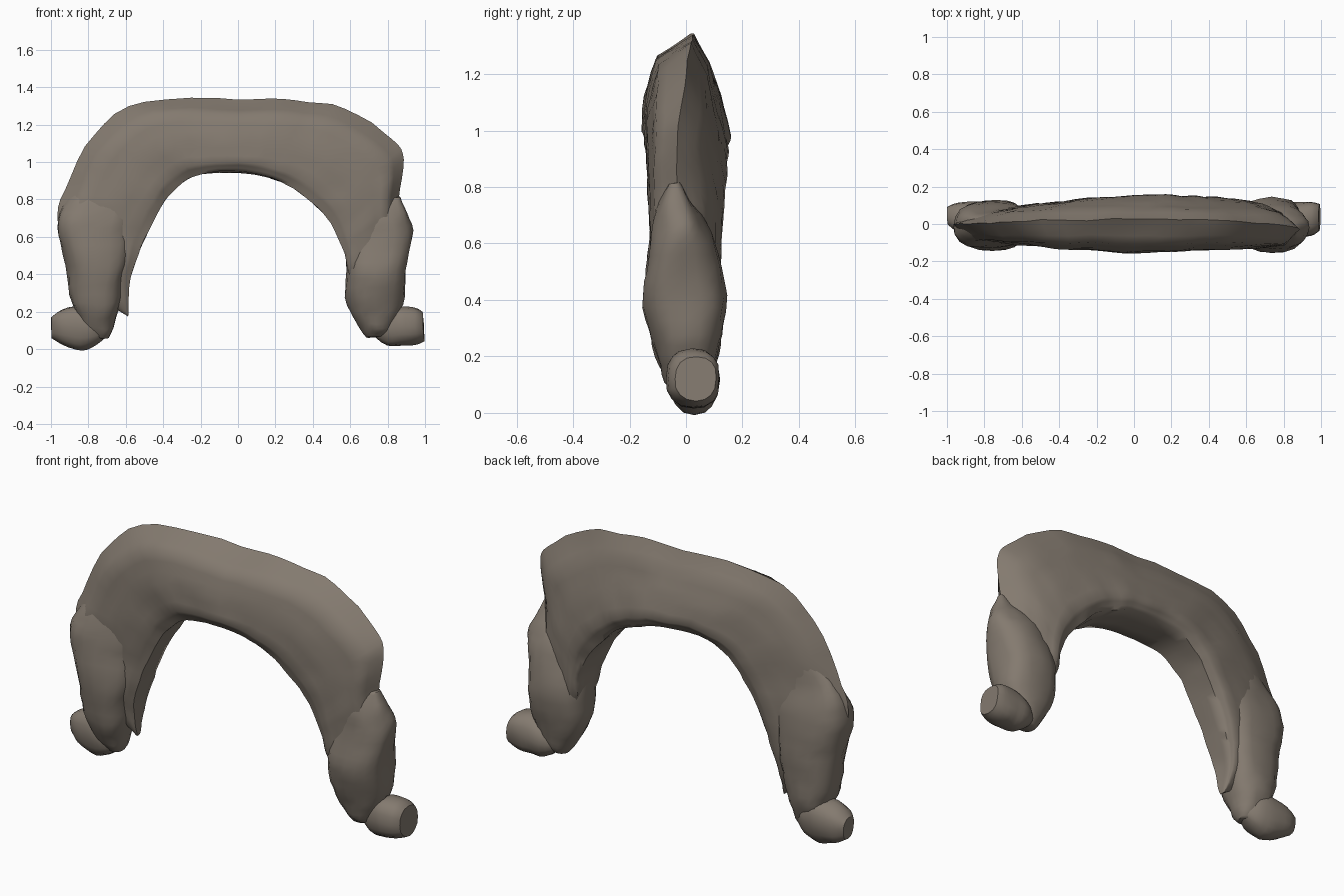
import bpy, bmesh, math
from mathutils import Vector, noise

if "Cube" in bpy.data.objects:
    bpy.data.objects.remove(bpy.data.objects["Cube"])


def smooth_rows(rows, n):
    """Catmull-Rom resampling of station rows."""
    out = []
    last = len(rows) - 1
    for i in range(last):
        a, b, c, d = (rows[max(i - 1, 0)], rows[i], rows[i + 1], rows[min(i + 2, last)])
        for k in range(n):
            t = k / n
            out.append([0.5 * (2 * q + (r - p) * t + (2 * p - 5 * q + 4 * r - s) * t * t
                               + (3 * q - p - 3 * r + s) * t ** 3)
                        for p, q, r, s in zip(a, b, c, d)])
    out.append(list(rows[-1]))
    return out


def loft(name, rings, rough, angle=60):
    """Skin a list of closed rings, roughen like rock, shade smooth."""
    bm = bmesh.new()
    grid = []
    for ring in rings:
        row = []
        for p in ring:
            p = Vector(p)
            d = noise.noise_vector(p * 5) * rough + noise.noise_vector(p * 13) * rough * 0.6
            row.append(bm.verts.new(p + d))
        grid.append(row)
    n = len(grid[0])
    for a, b in zip(grid, grid[1:]):
        for j in range(n):
            k = (j + 1) % n
            bm.faces.new((a[j], a[k], b[k], b[j]))
    bm.faces.new(grid[0][::-1])
    bm.faces.new(grid[-1])
    bmesh.ops.recalc_face_normals(bm, faces=bm.faces)
    mesh = bpy.data.meshes.new(name)
    bm.to_mesh(mesh)
    bm.free()
    ob = bpy.data.objects.new(name, mesh)
    bpy.context.collection.objects.link(ob)
    mat = bpy.data.materials.get("stone") or bpy.data.materials.new("stone")
    mat.diffuse_color = (0.23, 0.195, 0.16, 1)
    mat.use_nodes = True
    mat.node_tree.nodes["Principled BSDF"].inputs["Base Color"].default_value = mat.diffuse_color
    mesh.materials.append(mat)
    bpy.ops.object.select_all(action='DESELECT')
    ob.select_set(True)
    bpy.context.view_layer.objects.active = ob
    bpy.ops.object.shade_smooth_by_angle(angle=math.radians(angle))
    return ob


def ellipse_rings(rows, axis, power=0.85, n=20, steps=4):
    """Rows are (position, a0, a1, b0, b1) extents across the axis."""
    rings = []
    for pos, a0, a1, b0, b1 in smooth_rows(rows, steps):
        ring = []
        for i in range(n):
            t = math.tau * i / n
            c, s = math.cos(t), math.sin(t)
            c = math.copysign(abs(c) ** power, c)
            s = math.copysign(abs(s) ** power, s)
            a = (a0 + a1) / 2 + (a1 - a0) / 2 * c
            b = (b0 + b1) / 2 + (b1 - b0) / 2 * s
            ring.append((a, b, pos) if axis == 'Z' else (pos, a, b))
        rings.append(ring)
    return rings


# Arch slab: inner x, z, outer x, z, half thickness, ridge y
stations = [
    (-0.59, 0.17, -0.62, 0.19, 0.015, 0.0),
    (-0.585, 0.30, -0.78, 0.32, 0.06, 0.0),
    (-0.56, 0.43, -0.89, 0.50, 0.09, 0.0),
    (-0.50, 0.59, -0.965, 0.69, 0.105, 0.0),
    (-0.41, 0.77, -0.93, 0.85, 0.115, 0.0),
    (-0.32, 0.875, -0.77, 1.15, 0.125, 0.005),
    (-0.20, 0.935, -0.50, 1.325, 0.145, 0.02),
    (0.0, 0.945, 0.0, 1.335, 0.155, 0.025),
    (0.15, 0.925, 0.30, 1.33, 0.152, 0.025),
    (0.30, 0.86, 0.575, 1.285, 0.145, 0.015),
    (0.42, 0.77, 0.83, 1.12, 0.14, -0.01),
    (0.50, 0.67, 0.885, 1.01, 0.135, -0.03),
    (0.56, 0.54, 0.86, 0.80, 0.13, -0.03),
    (0.58, 0.43, 0.85, 0.55, 0.115, 0.0),
    (0.62, 0.32, 0.82, 0.38, 0.08, 0.0),
]
# Cross-section: flat underside, bulging faces, ridge on the outside
section = [(0, -0.78), (0.12, -0.98), (0.45, -0.94), (0.8, -0.74), (1, 0),
           (0.75, 0.48), (0.45, 0.8), (0.12, 1), (0, 0.78)]
fine = []
for (t0, y0), (t1, y1) in zip(section, section[1:] + section[:1]):
    fine += [(t0 + (t1 - t0) * k / 3, y0 + (y1 - y0) * k / 3) for k in range(3)]
rings = [[(ix + (ox - ix) * t, y * w + r * t ** 4, iz + (oz - iz) * t) for t, y in fine]
         for ix, iz, ox, oz, w, r in smooth_rows(stations, 4)]
loft("arch_slab", rings, 0.010)

# Legs: z, x range, y range
loft("right_leg", ellipse_rings([
    (0.065, 0.69, 0.78, -0.03, 0.05),
    (0.11, 0.66, 0.83, -0.07, 0.08),
    (0.24, 0.585, 0.88, -0.125, 0.12),
    (0.42, 0.57, 0.905, -0.152, 0.142),
    (0.60, 0.59, 0.935, -0.125, 0.095),
    (0.73, 0.66, 0.905, -0.105, 0.03),
    (0.81, 0.81, 0.87, -0.06, -0.02)], 'Z'), 0.016)
loft("left_leg", ellipse_rings([
    (0.06, -0.79, -0.69, -0.02, 0.05),
    (0.11, -0.84, -0.67, -0.06, 0.09),
    (0.25, -0.89, -0.63, -0.115, 0.12),
    (0.45, -0.925, -0.585, -0.142, 0.13),
    (0.65, -0.965, -0.545, -0.132, 0.12),
    (0.80, -0.92, -0.54, -0.09, 0.085),
    (0.95, -0.80, -0.54, -0.05, 0.05)], 'Z'), 0.016)

# Foot boulders: x, y range, z range
loft("left_boulder", ellipse_rings([
    (-0.998, 0.0, 0.09, 0.06, 0.17),
    (-0.94, -0.04, 0.11, 0.025, 0.21),
    (-0.84, -0.06, 0.115, -0.006, 0.23),
    (-0.76, -0.05, 0.11, 0.02, 0.20),
    (-0.70, 0.0, 0.06, 0.07, 0.13)], 'X', steps=3, n=16), 0.01, 45)
loft("right_boulder", ellipse_rings([
    (0.72, 0.0, 0.06, 0.08, 0.14),
    (0.80, -0.05, 0.11, 0.015, 0.20),
    (0.87, -0.07, 0.115, 0.015, 0.225),
    (0.95, -0.06, 0.115, 0.025, 0.22),
    (0.992, -0.035, 0.105, 0.045, 0.195)], 'X', steps=3, n=16), 0.01, 45)
